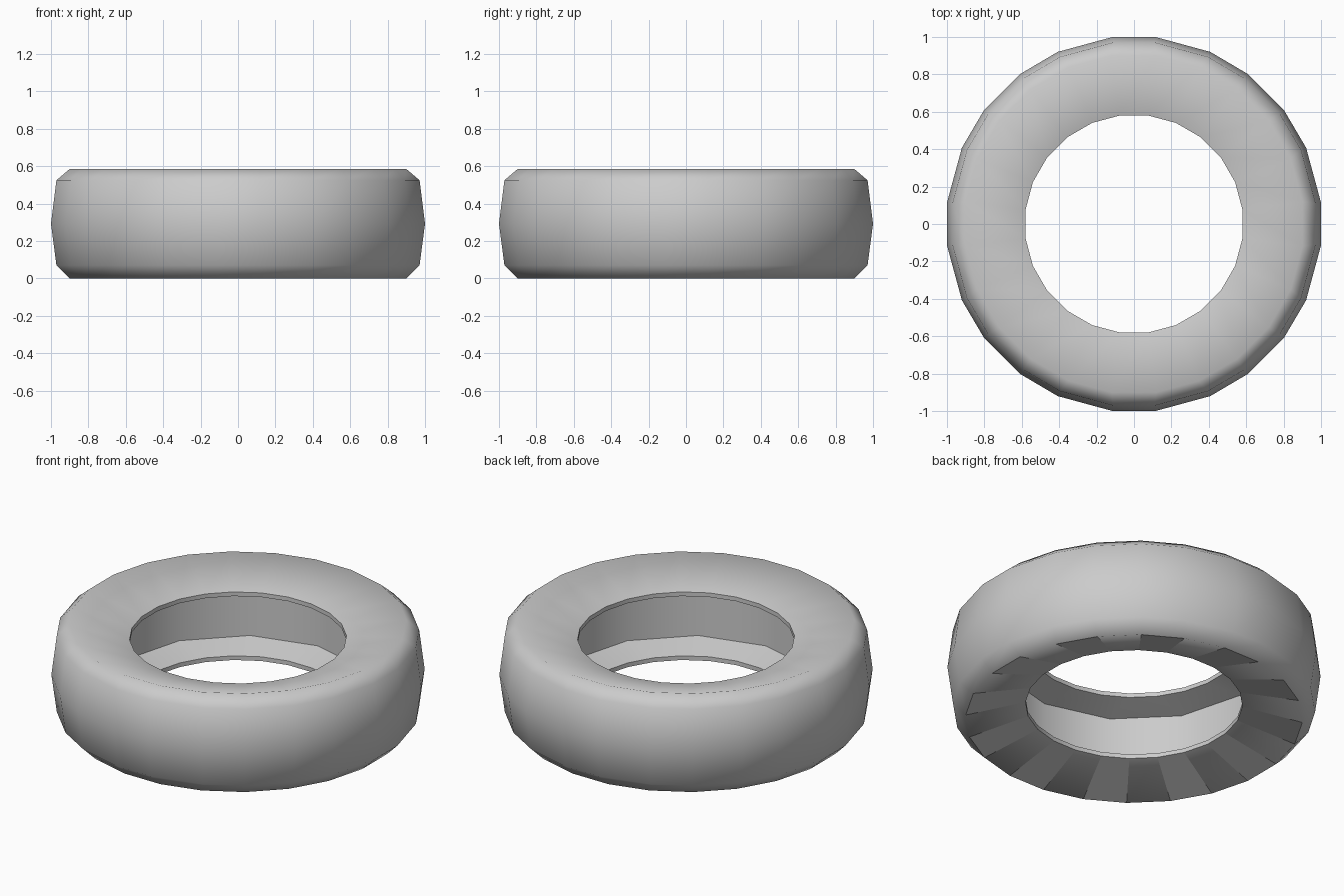
import bpy, bmesh
from math import cos, sin, radians

cube = bpy.data.objects.get("Cube")
if cube:
    bpy.data.objects.remove(cube)

HEIGHT = 0.585
SIDES = 24

mat = bpy.data.materials.new("plain grey")
mat.use_nodes = True
grey = (0.6, 0.6, 0.6, 1)
mat.diffuse_color = grey
mat.node_tree.nodes["Principled BSDF"].inputs["Base Color"].default_value = grey

bm = bmesh.new()


def ring(r, z, nudge=False):
    """Ring of vertices; the tread is slightly uneven within each quarter."""
    uneven = (-1, 1.4, -0.4, 0.4, -1.4, 1)
    verts = []
    for i in range(SIDES):
        a = radians(7.5 + 15 * i + (uneven[i % 6] if nudge else 0))
        verts.append(bm.verts.new((r * cos(a), r * sin(a), z)))
    return verts


def liner_ring(r, z):
    """Ring of half as many vertices for the hidden inner wall."""
    step = radians(720 / SIDES)
    return [bm.verts.new((r * cos(step * j), r * sin(step * j), z))
            for j in range(SIDES // 2)]


def skin(a, b):
    n = len(a)
    return [bm.faces.new((a[i], a[(i + 1) % n], b[(i + 1) % n], b[i]))
            for i in range(n)]


def flange(rim, liner):
    """Join the fine rim to the coarse inner wall."""
    n = len(liner)
    for j in range(n):
        left, right = rim[2 * j - 1], rim[2 * j]
        bm.faces.new((left, right, liner[j]))
        bm.faces.new((right, rim[2 * j + 1], liner[(j + 1) % n], liner[j]))


def sharpen(loop):
    for i, v in enumerate(loop):
        edge = bm.edges.get((v, loop[(i + 1) % len(loop)]))
        edge.smooth = False


# Outer shell from lower rim to upper rim
profile = [(0.585, 0.115, False), (0.585, 0.09, False), (0.908, 0, False),
           (0.977, 0.07, True), (1.0065, HEIGHT / 2, True),
           (0.977, HEIGHT - 0.06, True), (0.908, HEIGHT, False),
           (0.585, HEIGHT - 0.09, False), (0.585, HEIGHT - 0.115, False)]
rings = [ring(*p) for p in profile]
bands = [skin(a, b) for a, b in zip(rings, rings[1:])]

# Inner wall
low = liner_ring(0.75, 0.16)
high = liner_ring(0.75, HEIGHT - 0.16)
skin(low, high)
flange(rings[0], low)
flange(rings[-1], high)

bmesh.ops.recalc_face_normals(bm, faces=bm.faces)
for f in bm.faces:
    f.smooth = True
for loop in (rings[0], rings[1], rings[-2], rings[-1], low, high):
    sharpen(loop)

# Every second facet of the lower sidewall is flat
for f in bands[1][1::2]:
    f.smooth = False
    for e in f.edges:
        e.smooth = False

mesh = bpy.data.meshes.new("tyre")
bm.to_mesh(mesh)
bm.free()
mesh.materials.append(mat)
tyre = bpy.data.objects.new("tyre", mesh)
bpy.context.collection.objects.link(tyre)
